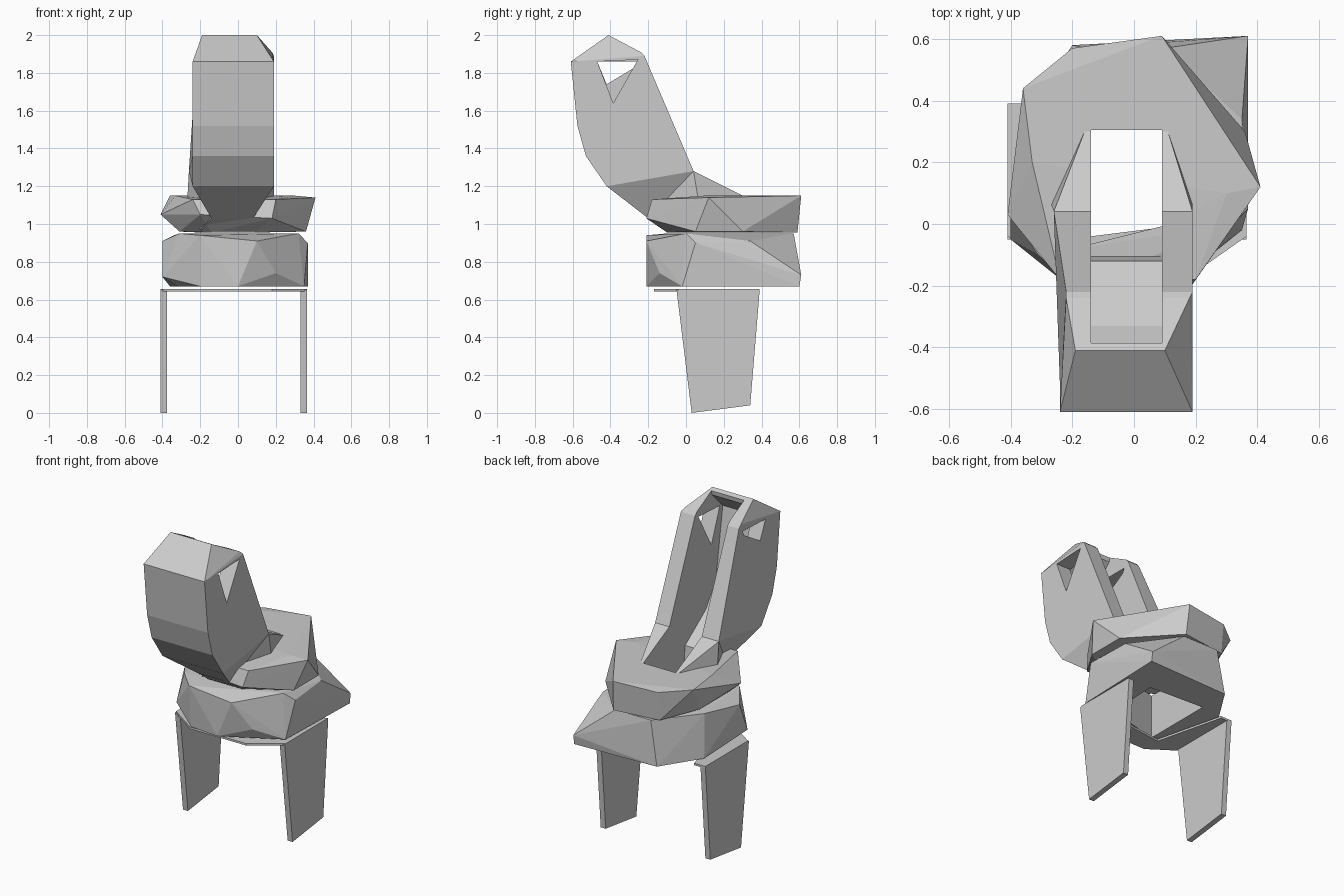
import bpy, bmesh

if "Cube" in bpy.data.objects:
    bpy.data.objects.remove(bpy.data.objects["Cube"])


def finish(name, bm):
    bm.normal_update()
    bmesh.ops.triangulate(bm, faces=[f for f in bm.faces if len(f.verts) > 4])
    bmesh.ops.recalc_face_normals(bm, faces=bm.faces)
    if bm.calc_volume(signed=True) < 0:
        bmesh.ops.reverse_faces(bm, faces=bm.faces)
    me = bpy.data.meshes.new(name)
    bm.to_mesh(me)
    bm.free()
    ob = bpy.data.objects.new(name, me)
    bpy.context.collection.objects.link(ob)
    return ob


def prism(name, left, right):
    """Closed solid between two matching outlines."""
    bm = bmesh.new()
    a = [bm.verts.new(p) for p in left]
    b = [bm.verts.new(p) for p in right]
    bm.faces.new(a)
    bm.faces.new(b[::-1])
    for i in range(len(a)):
        j = (i + 1) % len(a)
        bm.faces.new((a[j], a[i], b[i], b[j]))
    return finish(name, bm)


def side_prism(name, profile, x0, x1):
    return prism(name, [(x0, y, z) for y, z in profile], [(x1, y, z) for y, z in profile])


def hull(name, pts):
    bm = bmesh.new()
    for p in pts:
        bm.verts.new(p)
    res = bmesh.ops.convex_hull(bm, input=bm.verts)
    junk = [v for v in res["geom_interior"] if isinstance(v, bmesh.types.BMVert)]
    if junk:
        bmesh.ops.delete(bm, geom=junk, context='VERTS')
    return finish(name, bm)


def cut(ob, *cutters):
    for c in cutters:
        c.hide_render = True
        m = ob.modifiers.new("cut", 'BOOLEAN')
        m.operation, m.solver, m.object = 'DIFFERENCE', 'EXACT', c
    dg = bpy.context.evaluated_depsgraph_get()
    me = bpy.data.meshes.new_from_object(ob.evaluated_get(dg))
    ob.modifiers.clear()
    ob.data = me


# legs: tapered slabs
leg = [(-.05, .65), (.39, .65), (.34, .04), (.03, 0)]
side_prism("left_leg", leg, -.41, -.375)
side_prism("right_leg", leg, .33, .365)

# thin horseshoe plate joining the legs
plate = [(-.41, .39), (-.41, -.04), (-.22, -.17), (.18, -.17), (.365, -.04), (.365, .39),
         (.31, .35), (.18, .0), (-.22, -.05), (-.33, .39)]
prism("leg_bridge", [(x, y, .642) for x, y in plate], [(x, y, .655) for x, y in plate])

# hip ring
hip = hull("hip_ring", [
    (-.31, -.1, .95), (-.2, -.21, .94), (.1, -.21, .91), (.32, 0, .95), (.35, .34, .91),
    (.1, .57, .95), (-.15, .57, .95), (-.34, .3, .94), (-.4, .03, .91), (.37, .05, .9),
    (-.4, -.05, .72), (-.32, -.05, .67), (-.2, -.19, .67), (0, -.21, .67), (.2, -.14, .74),
    (.35, -.02, .67), (.37, .61, .73), (.37, .6, .67), (-.2, .58, .67), (-.36, .33, .67)])

# chest ring
chest = hull("chest_ring", [
    (-.24, -.18, 1.13), (.2, -.18, 1.13), (-.33, .2, 1.15), (-.36, .44, 1.15),
    (-.2, .57, 1.14), (.09, .61, 1.15), (.3, .1, 1.15), (.41, .12, 1.14),
    (-.41, .03, 1.05), (-.2, -.2, 1.05), (.18, -.21, 1.03),
    (-.31, 0, .96), (-.14, -.1, .955), (.09, -.1, .955), (.36, .05, .96), (.36, .3, .96),
    (.1, .59, .955), (-.2, .55, .955), (-.31, .3, .96)])

# leaning hood: y, z, left x, right x around the side profile
hood_pts = [(-.41, 2.0, -.19, .1), (-.61, 1.86, -.24, .19),
            (-.575, 1.52, -.24, .19),
            (-.53, 1.36, -.24, .19), (-.42, 1.2, -.24, .19), (-.2, 1.03, -.14, .08),
            (-.1, .97, -.2, .15), (.07, 1.1, -.27, .19), (.3, 1.13, -.16, .11),
            (.3, 1.15, -.16, .11), (.04, 1.28, -.26, .19), (-.22, 1.89, -.22, .19),
            (-.24, 1.91, -.22, .18)]
hood = prism("hood", [(l, y, z) for y, z, l, r in hood_pts],
             [(r, y, z) for y, z, l, r in hood_pts])

# cutters: hood channel, hip hole and side windows
channel = side_prism("channel_cutter", [
    (-.37, 2.1), (-.39, 1.96), (-.5, 1.85), (-.43, 1.4), (-.33, 1.25), (-.12, 1.1),
    (-.1, .9), (.305, .9), (.305, 2.1)], -.14, .09)
hip_hole = hull("hip_cutter", [(x, y, z) for z in (.5, 1.1) for x, y in
                ((-.2, -.08), (.16, .01), (.18, .36), (-.2, .38))])
win_r = side_prism("right_window_cutter", [(-.47, 1.86), (-.255, 1.87), (-.385, 1.64)], .05, .3)
win_l = side_prism("left_window_cutter", [(-.47, 1.86), (-.255, 1.86), (-.27, 1.83), (-.42, 1.74)], -.4, -.1)

cut(hood, channel, win_r, win_l)
cut(chest, channel)
cut(hip, hip_hole)
for c in (channel, hip_hole, win_r, win_l):
    bpy.data.objects.remove(c)
